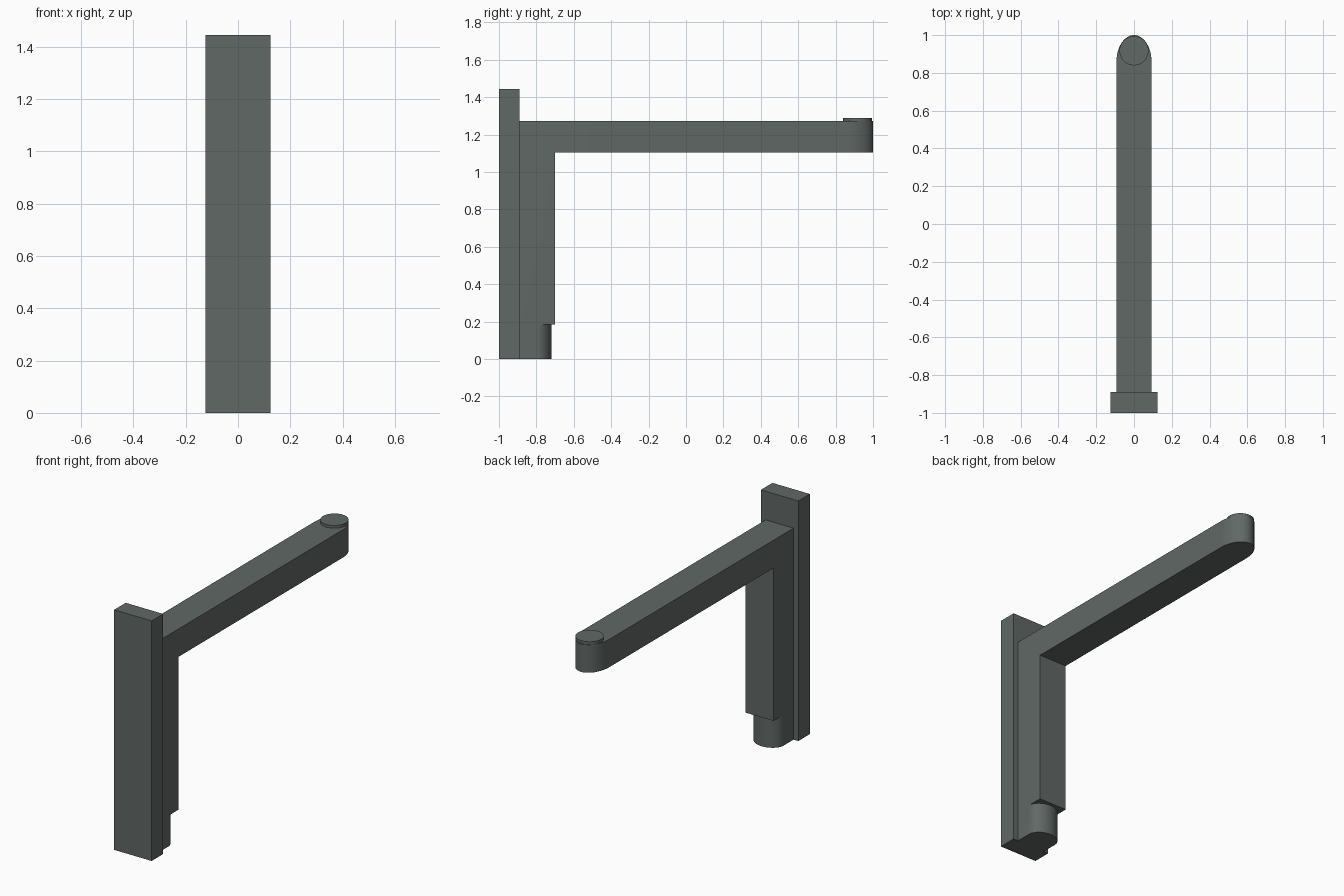
import bpy, bmesh, math
from mathutils import Vector

if "Cube" in bpy.data.objects:
    bpy.data.objects.remove(bpy.data.objects["Cube"])

metal = bpy.data.materials.new("dark grey green")
metal.diffuse_color = (0.118, 0.138, 0.130, 1)
metal.use_nodes = True
metal.node_tree.nodes["Principled BSDF"].inputs["Base Color"].default_value = metal.diffuse_color

W = 0.093                      # half width of arm, column and foot
ARM_Z0, ARM_Z1 = 1.105, 1.273  # underside and top of the arm
WALL_Y, COL_Y = -0.89, -0.70   # back and front of the column


def finish(bm, name):
    bmesh.ops.recalc_face_normals(bm, faces=bm.faces[:])
    me = bpy.data.meshes.new(name)
    bm.to_mesh(me)
    bm.free()
    me.materials.append(metal)
    ob = bpy.data.objects.new(name, me)
    bpy.context.collection.objects.link(ob)
    bpy.ops.object.select_all(action='DESELECT')
    ob.select_set(True)
    bpy.context.view_layer.objects.active = ob
    bpy.ops.object.shade_smooth_by_angle(angle=math.radians(30))
    return ob


def prism(bm, outline, z0, z1):
    low = [bm.verts.new((x, y, z0)) for x, y in outline]
    top = [bm.verts.new((x, y, z1)) for x, y in outline]
    bm.faces.new(low)
    bm.faces.new(top)
    for i in range(len(low)):
        j = (i + 1) % len(low)
        bm.faces.new((low[i], low[j], top[j], top[i]))
    bmesh.ops.recalc_face_normals(bm, faces=bm.faces[:])


def nose(y0, depth, n=28):
    """Half ellipse from +x side round to -x side."""
    return [(W * math.cos(math.pi * i / n), y0 + depth * math.sin(math.pi * i / n))
            for i in range(n + 1)]


def pull_down(bm, face, z):
    drop = z - face.verts[0].co.z
    new = bmesh.ops.extrude_discrete_faces(bm, faces=[face])["faces"][0]
    bmesh.ops.translate(bm, verts=new.verts[:], vec=(0, 0, drop))
    return new


# Back plate
bm = bmesh.new()
prism(bm, [(-0.125, -1), (0.125, -1), (0.125, WALL_Y), (-0.125, WALL_Y)], 0, 1.445)
finish(bm, "back_plate")

# Arm with rounded tip
bm = bmesh.new()
prism(bm, [(-W, WALL_Y), (W, WALL_Y)] + nose(0.86, 0.14), ARM_Z0, ARM_Z1)

# Column pulled down from the arm's underside
bmesh.ops.bisect_plane(bm, geom=bm.verts[:] + bm.edges[:] + bm.faces[:],
                       plane_co=(0, COL_Y, 0), plane_no=(0, 1, 0))
under = next(f for f in bm.faces if abs(f.normal.z) > 0.9
             and f.calc_center_median().z < ARM_Z0 + 0.01
             and f.calc_center_median().y < COL_Y - 0.01)
base = pull_down(bm, under, 0.185)

# Rounded foot cut from the column's underside and pulled to the ground
FOOT_Y = -0.795
cuts = {}
for e in list(base.edges):
    a, b = e.verts
    if abs(a.co.y - b.co.y) > 0.1:
        fac = (FOOT_Y - a.co.y) / (b.co.y - a.co.y)
        v = bmesh.utils.edge_split(e, a, fac)[1]
        v.co = Vector((a.co.x, FOOT_Y, a.co.z))
        cuts[a.co.x > 0] = v
curve = [(x, y, 0.185) for x, y in nose(FOOT_Y, 0.075)[1:-1]]
other, _ = bmesh.utils.face_split(base, cuts[True], cuts[False], coords=curve)
foot = min((base, other), key=lambda f: min(v.co.y for v in f.verts))
pull_down(bm, foot, 0)
finish(bm, "bracket_arm")

# Round pad on the arm tip
bm = bmesh.new()
prism(bm, [(0.077 * math.cos(math.tau * i / 48), 0.917 + 0.077 * math.sin(math.tau * i / 48))
           for i in range(48)], ARM_Z1, 1.29)
finish(bm, "tip_pad")
